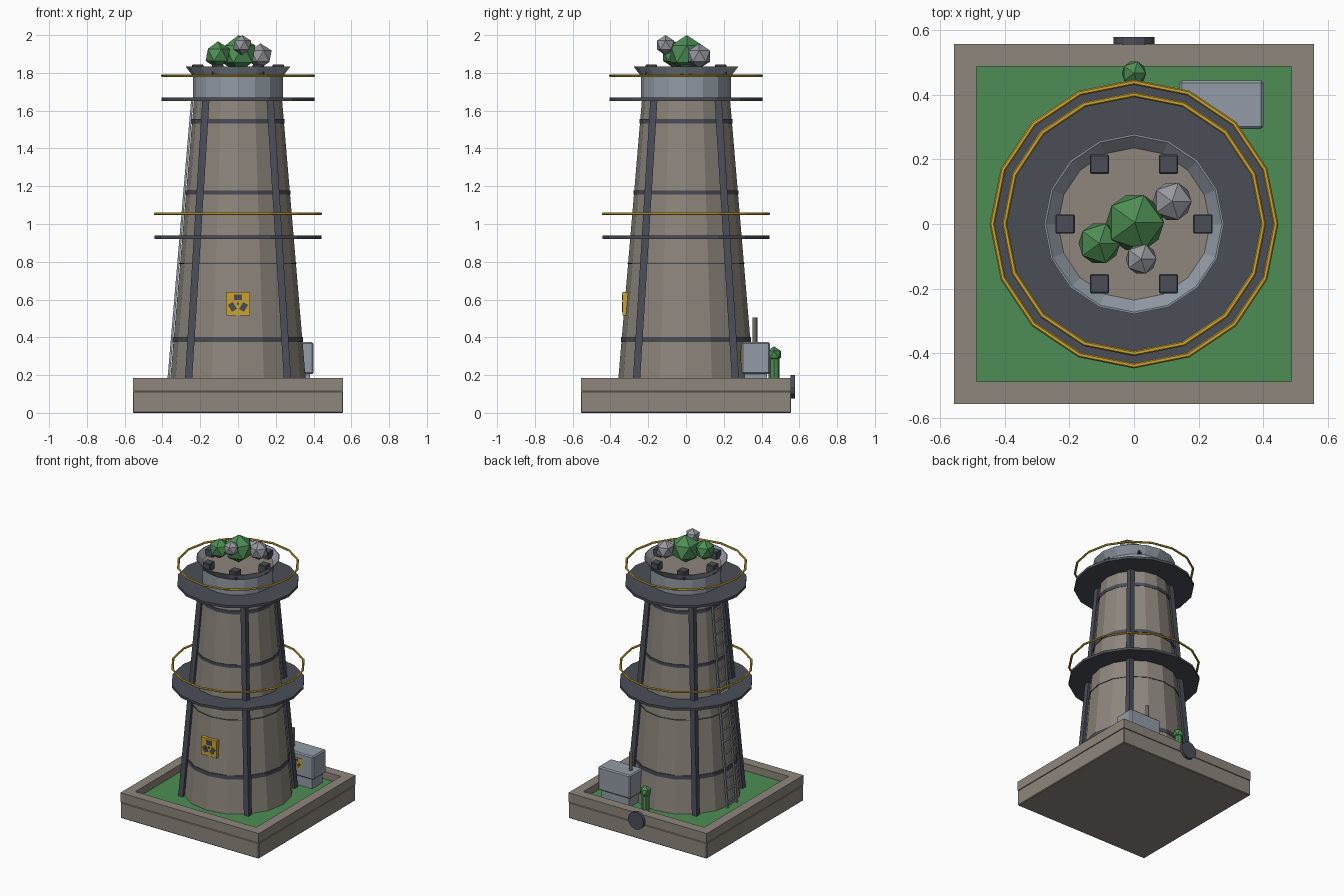
import bpy, bmesh
from math import pi, cos, sin, radians
from mathutils import Matrix, Vector

if "Cube" in bpy.data.objects:
    bpy.data.objects.remove(bpy.data.objects["Cube"], do_unlink=True)


def material(name, r, g, b):
    m = bpy.data.materials.new(name)
    m.use_nodes = True
    m.diffuse_color = (r, g, b, 1)
    bsdf = m.node_tree.nodes["Principled BSDF"]
    bsdf.inputs["Base Color"].default_value = (r, g, b, 1)
    bsdf.inputs["Roughness"].default_value = 0.8
    return m


CONCRETE = material("concrete", 0.27, 0.24, 0.205)
GREEN = material("leaf green", 0.075, 0.27, 0.09)
STEEL = material("dark steel", 0.069, 0.076, 0.097)
YELLOW = material("safety yellow", 0.60, 0.37, 0.033)
METAL = material("pale metal", 0.29, 0.33, 0.38)
ROCK = material("grey rock", 0.31, 0.32, 0.35)
SIDES = 16


def finish(name, bm, mat, bevel=0):
    bmesh.ops.recalc_face_normals(bm, faces=bm.faces)
    mesh = bpy.data.meshes.new(name)
    bm.to_mesh(mesh)
    bm.free()
    mesh.materials.append(mat)
    ob = bpy.data.objects.new(name, mesh)
    bpy.context.collection.objects.link(ob)
    if bevel:
        mod = ob.modifiers.new("bevel", "BEVEL")
        mod.width = bevel
        mod.segments = 1
    return ob


def box(name, centre, size, mat, bevel=0, turn=Matrix()):
    bm = bmesh.new()
    m = Matrix.Translation(centre) @ turn @ Matrix.Diagonal((*size, 1))
    bmesh.ops.create_cube(bm, size=1, matrix=m)
    return finish(name, bm, mat, bevel)


def frustum(name, z0, z1, r0, r1, mat, at=(0, 0), sides=SIDES):
    bm = bmesh.new()
    m = Matrix.Translation((*at, (z0 + z1) / 2))
    bmesh.ops.create_cone(bm, cap_ends=True, segments=sides, radius1=r0,
                          radius2=r1, depth=z1 - z0, matrix=m)
    return finish(name, bm, mat)


def lathe(name, profile, mat):
    """Spin a closed (radius, height) profile around the vertical axis."""
    bm = bmesh.new()
    rings = [[bm.verts.new((r * cos(a), r * sin(a), z)) for r, z in profile]
             for a in (2 * pi * i / SIDES for i in range(SIDES))]
    n = len(profile)
    for i, ring in enumerate(rings):
        after = rings[(i + 1) % SIDES]
        for j in range(n):
            k = (j + 1) % n
            bm.faces.new((ring[j], after[j], after[k], ring[k]))
    return finish(name, bm, mat)


def ball(name, centre, radius, mat):
    bm = bmesh.new()
    bmesh.ops.create_icosphere(bm, subdivisions=1, radius=radius,
                               matrix=Matrix.Translation(centre))
    return finish(name, bm, mat)


def beam(name, start, end, width, mat):
    """Square bar leaning from start to end, with level ends."""
    bm = bmesh.new()
    bmesh.ops.create_cube(bm, size=1)
    for v in bm.verts:
        base = Vector(end if v.co.z > 0 else start)
        v.co = base + Vector((v.co.x * width, v.co.y * width, 0))
    return finish(name, bm, mat)


def warning_sign(name, x, y, z, size):
    """Yellow plate facing the front, with a three-bladed mark."""
    box(name, (x, y + 0.015, z), (size, 0.03, size), YELLOW)
    box(name + "_hub", (x, y, z), (size * 0.1, 0.008, size * 0.1), STEEL)
    for i in range(3):
        a = pi / 2 + i * 2 * pi / 3
        spot = (x + cos(a) * size * 0.27, y, z + sin(a) * size * 0.27)
        box(f"{name}_blade_{i}", spot, (size * 0.24, 0.008, size * 0.34), STEEL,
            turn=Matrix.Rotation(-a, 4, "Y"))


# Plinth, raised curb and lawn
OUT, INN = 0.557, 0.486
box("plinth", (0, 0, 0.058), (2 * OUT, 2 * OUT, 0.116), CONCRETE, 0.005)
box("lawn", (0, 0, 0.122), (2 * INN, 2 * INN, 0.02), GREEN)
mid, wide = (OUT + INN) / 2, OUT - INN
for s, side in ((-1, "front"), (1, "back")):
    box("curb_" + side, (0, s * mid, 0.151), (2 * OUT, wide, 0.068), CONCRETE)
for s, side in ((-1, "right"), (1, "left")):
    box("curb_" + side, (s * mid, 0, 0.151), (wide, 2 * INN, 0.068), CONCRETE)

# Tapering tower
LOW, HIGH = 0.125, 1.66


def tower_radius(z):
    return 0.363 + (0.233 - 0.363) * (z - LOW) / (HIGH - LOW)


frustum("tower", LOW, HIGH, tower_radius(LOW), tower_radius(HIGH), CONCRETE)

# Steel hoops around the tower
for i, (z, h) in enumerate(((0.388, 0.028), (0.79, 0.005), (1.167, 0.022), (1.545, 0.024))):
    frustum(f"hoop_{i}", z - h / 2, z + h / 2, tower_radius(z) + 0.004,
            tower_radius(z) + 0.004, STEEL)

# Four leaning ribs
for sx in (-1, 1):
    for sy in (-1, 1):
        beam(f"rib_{'left' if sx > 0 else 'right'}_{'back' if sy > 0 else 'front'}",
             (sx * 0.265, sy * 0.265, LOW), (sx * 0.17, sy * 0.17, HIGH), 0.038, STEEL)

# Walkways with floating hand rails
for label, z, radius in (("lower", 0.93, 0.443), ("upper", 1.661, 0.405)):
    frustum(label + "_walkway", z - 0.009, z + 0.009, radius, radius, STEEL)
    rail = [(radius - 0.005 + 0.008 * cos(a), z + 0.124 + 0.007 * sin(a))
            for a in (i * pi / 3 for i in range(6))]
    lathe(label + "_hand_rail", rail, YELLOW)

# Ladder on the right side
foot, head = Vector((-0.372, 0, LOW)), Vector((-0.242, 0, HIGH))
for s, side in ((-1, "front"), (1, "back")):
    off = Vector((0, s * 0.052, 0))
    beam("ladder_rail_" + side, foot + off, head + off, 0.012, METAL)
RUNGS = 18
for i in range(RUNGS):
    spot = foot.lerp(head, (i + 0.5) / RUNGS)
    box(f"ladder_rung_{i}", spot, (0.01, 0.104, 0.01), METAL)

# Crown: drum, flared lip, floor and six blocks
frustum("crown_drum", 1.655, 1.787, 0.238, 0.238, METAL)
lathe("crown_lip", [(0.238, 1.782), (0.278, 1.835), (0.272, 1.835), (0.232, 1.79)], METAL)
frustum("crown_floor", 1.78, 1.795, 0.235, 0.235, CONCRETE)
for i in range(6):
    a = i * pi / 3
    box(f"crown_block_{i}", (0.213 * cos(a), 0.213 * sin(a), 1.815),
        (0.06, 0.06, 0.06), STEEL, 0.004)

# Bushes and rocks on the crown
ball("bush_large", (0.003, 0.004, 1.9), 0.1, GREEN)
ball("bush_small", (-0.107, -0.06, 1.895), 0.072, GREEN)
ball("rock_large", (0.118, 0.07, 1.889), 0.067, ROCK)
ball("rock_small", (0.022, -0.108, 1.947), 0.053, ROCK)

# Generator cabinet with exhaust
box("generator", (0.27, 0.369, 0.29), (0.26, 0.15, 0.17), METAL, 0.008)
box("generator_foot", (0.27, 0.369, 0.17), (0.22, 0.12, 0.09), METAL)
frustum("generator_exhaust", 0.36, 0.505, 0.013, 0.013, CONCRETE, (0.19, 0.365), 8)

# Warning signs
warning_sign("tower_sign", 0, -0.336, 0.578, 0.126)
warning_sign("generator_sign", 0.27, 0.289, 0.3, 0.075)

# Hydrant
frustum("hydrant_body", 0.125, 0.31, 0.028, 0.028, GREEN, (0, 0.466), 8)
ball("hydrant_cap", (0, 0.466, 0.31), 0.042, GREEN)

# Round hatch on the back of the plinth
hatch = frustum("drain_hatch", -0.012, 0.012, 0.063, 0.063, STEEL, sides=12)
hatch.matrix_world = Matrix.Translation((0, 0.566, 0.138)) @ Matrix.Rotation(radians(90), 4, "X")
